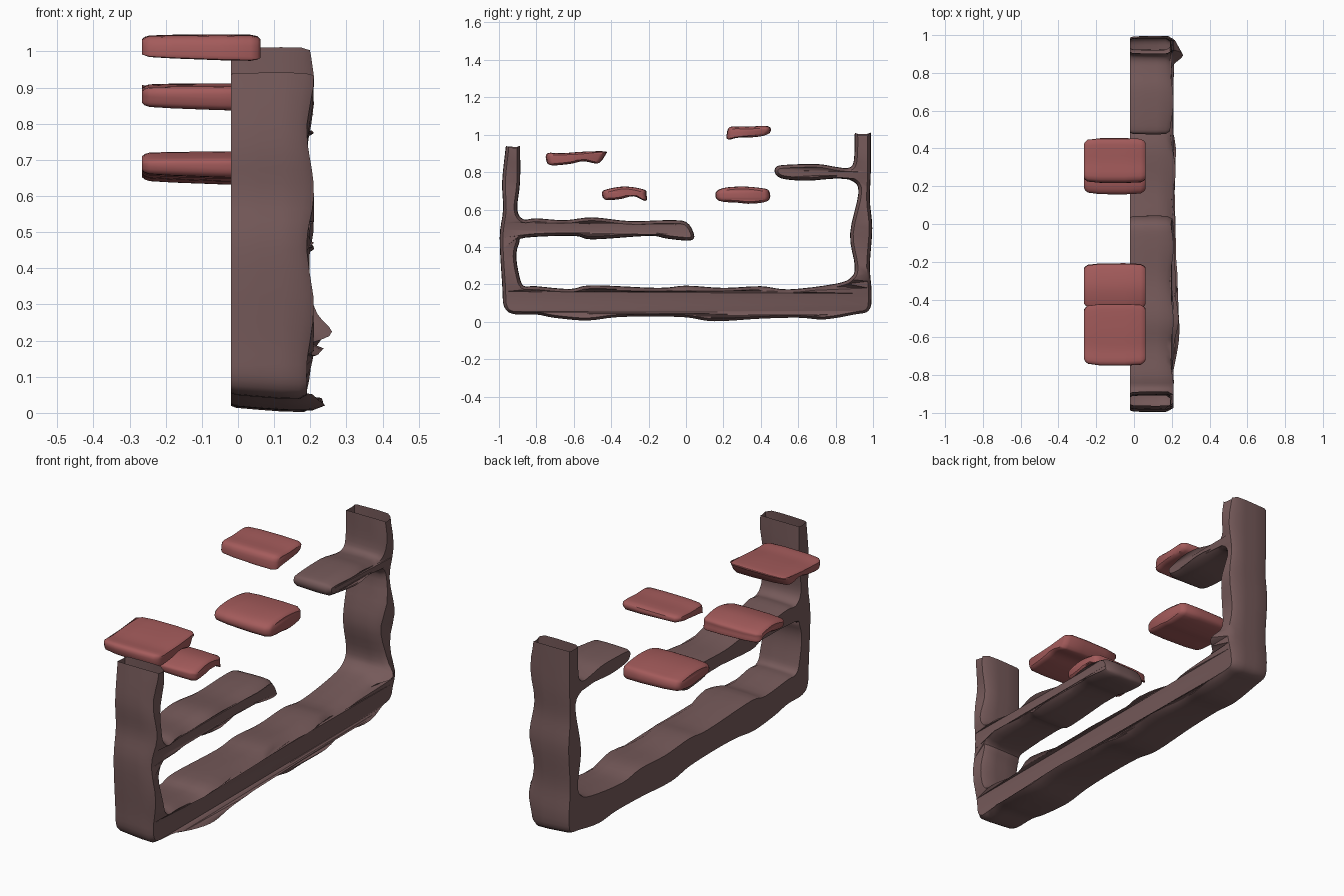
import bpy, bmesh, math
from mathutils import Vector
from mathutils.geometry import tessellate_polygon

if "Cube" in bpy.data.objects:
    bpy.data.objects.remove(bpy.data.objects["Cube"])

def material(name, rgb):
    m = bpy.data.materials.new(name)
    m.diffuse_color = (*rgb, 1)
    m.use_nodes = True
    m.node_tree.nodes["Principled BSDF"].inputs["Base Color"].default_value = m.diffuse_color
    return m

stone = material("brown stone", (0.18, 0.102, 0.102))
red = material("red stone", (0.37, 0.105, 0.105))

def smooth_outline(pts, steps):
    """Closed Catmull-Rom curve; doubled points give hard corners."""
    p = [Vector(q) for q in pts]
    n, out = len(p), []
    for i in range(n):
        a, b, c, d = (p[(i + k) % n] for k in (-1, 0, 1, 2))
        if (c - b).length < 1e-5:
            continue
        for s in range(steps):
            t = s / steps
            out.append(0.5 * (2 * b + (c - a) * t + (2 * a - 5 * b + 4 * c - d) * t * t
                              + (3 * b - a - 3 * c + d) * t ** 3))
    area = sum(out[i - 1].cross(out[i]) for i in range(len(out)))
    return out if area > 0 else out[::-1]

def loft(name, pts, rings, mat, steps=4, warp=None, cut=None):
    """Side profile (y, z) lofted along x; rings are (x, outward offset)."""
    line = smooth_outline(pts, steps)
    n = len(line)
    bm = bmesh.new()
    loops = []
    for x, off in rings:
        loop = []
        for i, q in enumerate(line):
            t = (line[(i + 1) % n] - line[i - 1]).normalized()
            co = Vector((x, q.x + t.y * off, q.y - t.x * off))
            loop.append(bm.verts.new(warp(co) if warp else co))
        loops.append(loop)
    for a, b in zip(loops, loops[1:]):
        for i in range(n):
            j = (i + 1) % n
            bm.faces.new((a[i], a[j], b[j], b[i]))
    # end faces
    tris = tessellate_polygon([[Vector((q.x, q.y, 0)) for q in line]])
    for loop in (loops[0], loops[-1]):
        for t in tris:
            bm.faces.new([loop[k] for k in t])
    bmesh.ops.recalc_face_normals(bm, faces=bm.faces)
    if cut:
        bmesh.ops.delete(bm, geom=[f for f in bm.faces if cut(f)], context='FACES')
    me = bpy.data.meshes.new(name)
    bm.to_mesh(me)
    bm.free()
    me.materials.append(mat)
    ob = bpy.data.objects.new(name, me)
    bpy.context.collection.objects.link(ob)
    bpy.ops.object.select_all(action='DESELECT')
    ob.select_set(True)
    bpy.context.view_layer.objects.active = ob
    bpy.ops.object.shade_smooth_by_angle(angle=math.radians(38))
    return ob

# Frame profile: outer walls and ground underside
outer = [(-.89, .94), (-.89, .94), (-.96, .94), (-.96, .94), (-.98, .75), (-.975, .6), (-.993, .45),
         (-.98, .2), (-.97, .09), (-.92, .052), (-.8, .05), (-.7, .032), (-.53, .018), (-.38, .035),
         (-.2, .04), (0, .035), (.15, .014), (.4, .028), (.6, .033), (.74, .024), (.9, .05),
         (.975, .07), (.99, .15), (.98, .3), (.993, .5), (.98, .65), (.985, .8),
         (.985, 1.01), (.985, 1.01), (.905, 1.01), (.905, 1.01)]
# Upper ledge, inner walls, ground top and lower ledge
inner = [(.9, .86), (.87, .82), (.8, .825), (.7, .84), (.52, .835), (.48, .82), (.485, .785), (.53, .765),
         (.65, .757), (.8, .768), (.89, .755), (.925, .69), (.88, .47), (.905, .3), (.885, .235), (.8, .2),
         (.55, .17), (.4, .187), (.2, .178), (0, .19), (-.15, .178), (-.5, .192), (-.62, .172),
         (-.8, .187), (-.87, .19), (-.895, .25), (-.91, .35), (-.895, .42), (-.86, .452), (-.6, .462),
         (-.5, .443), (-.2, .462), (-.1, .447), (.02, .437), (.04, .465), (.0, .53), (-.1, .54),
         (-.3, .535), (-.5, .555), (-.65, .54), (-.8, .55), (-.87, .545), (-.905, .6), (-.89, .75)]

def bump(y, z):
    g = lambda cy, cz, r: math.exp(-((y - cy) ** 2 + (z - cz) ** 2) / r ** 2)
    return (.05 * g(-.52, .06, .16) + .06 * g(.9, .21, .05) + .03 * g(-.2, .06, .12)
            + .02 * g(.3, .06, .15) + .01 * math.sin(y * 17 + z * 19))

def frame_warp(v):
    k = max(0, (v.x - .1) / .1)
    x = v.x + k * bump(v.y, v.z)
    z = v.z - (.012 * max(0, v.x) / .2 if v.z < .12 else 0)
    return Vector((x, v.y, max(z, 0)))

def post_tops(f):
    c = f.calc_center_median()
    return abs(f.normal.z) > .7 and (c.z > .98 or (c.y < -.85 and c.z > .92))

loft("stone_frame", outer + inner,
     [(-.02, -.006), (-.005, 0), (.06, .002), (.12, .003), (.175, .001), (.2, -.014)],
     stone, 4, frame_warp, post_tops)

# Floating slabs, slightly thicker toward +x, with rounded plan corners
slabs = {
    "front_high_slab": [(-.745, .86), (-.74, .9), (-.66, .9), (-.55, .908), (-.435, .91), (-.43, .895),
                        (-.455, .86), (-.48, .85), (-.55, .862), (-.62, .848), (-.72, .84)],
    "front_low_slab": [(-.448, .685), (-.43, .705), (-.33, .722), (-.225, .706), (-.212, .68),
                       (-.215, .65), (-.28, .675), (-.35, .66), (-.43, .655)],
    "back_low_slab": [(.16, .69), (.2, .714), (.3, .722), (.4, .714), (.443, .7), (.44, .65),
                      (.35, .635), (.28, .64), (.175, .65)],
    "back_high_slab": [(.218, .99), (.235, 1.04), (.33, 1.042), (.44, 1.044), (.446, 1.01),
                       (.38, .992), (.28, .988), (.23, .978)],
}

def slab_warp(pts):
    my, mz = (sum(p[k] for p in pts) / len(pts) for k in (0, 1))
    def warp(v):
        s = 1 - .13 * (abs(v.x + .1) / .163) ** 9
        return Vector((v.x, my + (v.y - my) * s, v.z - (.03 * (v.x + .1) if v.z < mz else 0)))
    return warp

for name, pts in slabs.items():
    loft(name, pts, [(-.265, -.012), (-.258, -.006), (-.245, -.002), (-.18, 0), (-.05, .001),
                     (.035, 0), (.054, -.004), (.062, -.012)],
         red, 4, slab_warp(pts))
